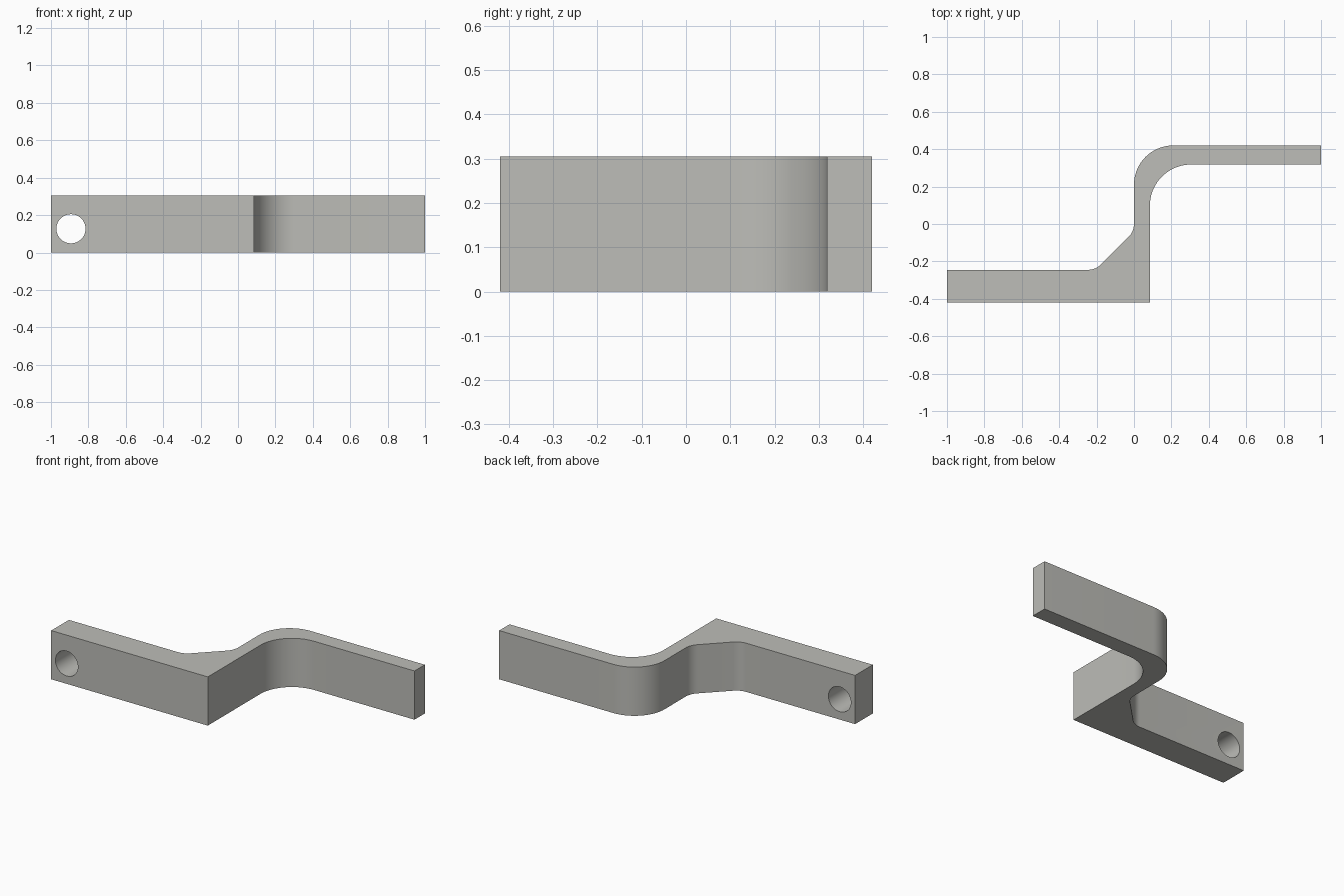
import bpy, bmesh, math
from mathutils import Vector

if "Cube" in bpy.data.objects:
    bpy.data.objects.remove(bpy.data.objects["Cube"])

HEIGHT = 0.305

# Outline corners seen from above: x, y, fillet radius
CORNERS = [
    (-1.0, -0.42, 0), (0.085, -0.42, 0), (0.085, 0.318, 0.22),
    (1.0, 0.318, 0), (1.0, 0.42, 0), (0.0, 0.42, 0.21),
    (0.0, -0.04, 0.1), (-0.205, -0.245, 0.1), (-1.0, -0.245, 0),
]


def rounded_outline(corners):
    """Replace each corner that has a radius by a tangent arc."""
    pts = []
    for i, (x, y, r) in enumerate(corners):
        p = Vector((x, y))
        if r == 0:
            pts.append(p)
            continue
        a = (Vector(corners[i - 1][:2]) - p).normalized()
        b = (Vector(corners[(i + 1) % len(corners)][:2]) - p).normalized()
        half = a.angle(b) / 2
        centre = p + (a + b).normalized() * (r / math.sin(half))
        start = p + a * (r / math.tan(half)) - centre
        end = p + b * (r / math.tan(half)) - centre
        sweep = math.atan2(start.x * end.y - start.y * end.x, start.dot(end))
        steps = max(6, round(abs(sweep) / math.radians(5)))
        for k in range(steps + 1):
            t = sweep * k / steps
            pts.append(centre + Vector((
                start.x * math.cos(t) - start.y * math.sin(t),
                start.x * math.sin(t) + start.y * math.cos(t))))
    return pts


# Stepped bracket bar, extruded upward from its outline
bm = bmesh.new()
base = bm.faces.new([bm.verts.new((p.x, p.y, 0)) for p in rounded_outline(CORNERS)])
top = bmesh.ops.extrude_face_region(bm, geom=[base])["geom"]
bmesh.ops.translate(bm, vec=(0, 0, HEIGHT),
                    verts=[v for v in top if isinstance(v, bmesh.types.BMVert)])
bmesh.ops.recalc_face_normals(bm, faces=bm.faces)
mesh = bpy.data.meshes.new("bracket")
bm.to_mesh(mesh)
bm.free()
bracket = bpy.data.objects.new("bracket", mesh)
bpy.context.collection.objects.link(bracket)

grey = bpy.data.materials.new("warm grey")
grey.diffuse_color = (0.51, 0.51, 0.48, 1)
grey.use_nodes = True
grey.node_tree.nodes["Principled BSDF"].inputs["Base Color"].default_value = grey.diffuse_color
mesh.materials.append(grey)

# Bolt hole through the thick arm
bpy.ops.mesh.primitive_cylinder_add(vertices=48, radius=0.078, depth=0.5,
                                    location=(-0.893, -0.33, 0.127),
                                    rotation=(math.pi / 2, 0, 0))
cutter = bpy.context.object
cutter.name = "hole_cutter"
cutter.hide_render = True
cutter.data.materials.append(grey)

cut = bracket.modifiers.new("bolt_hole", "BOOLEAN")
cut.operation = "DIFFERENCE"
cut.solver = "EXACT"
cut.object = cutter
bpy.ops.object.select_all(action="DESELECT")
bracket.select_set(True)
bpy.context.view_layer.objects.active = bracket
bpy.ops.object.modifier_apply(modifier=cut.name)
bpy.data.objects.remove(cutter)

# Smooth bends and hole wall, sharp edges kept
bpy.ops.object.shade_smooth_by_angle(angle=math.radians(30))
